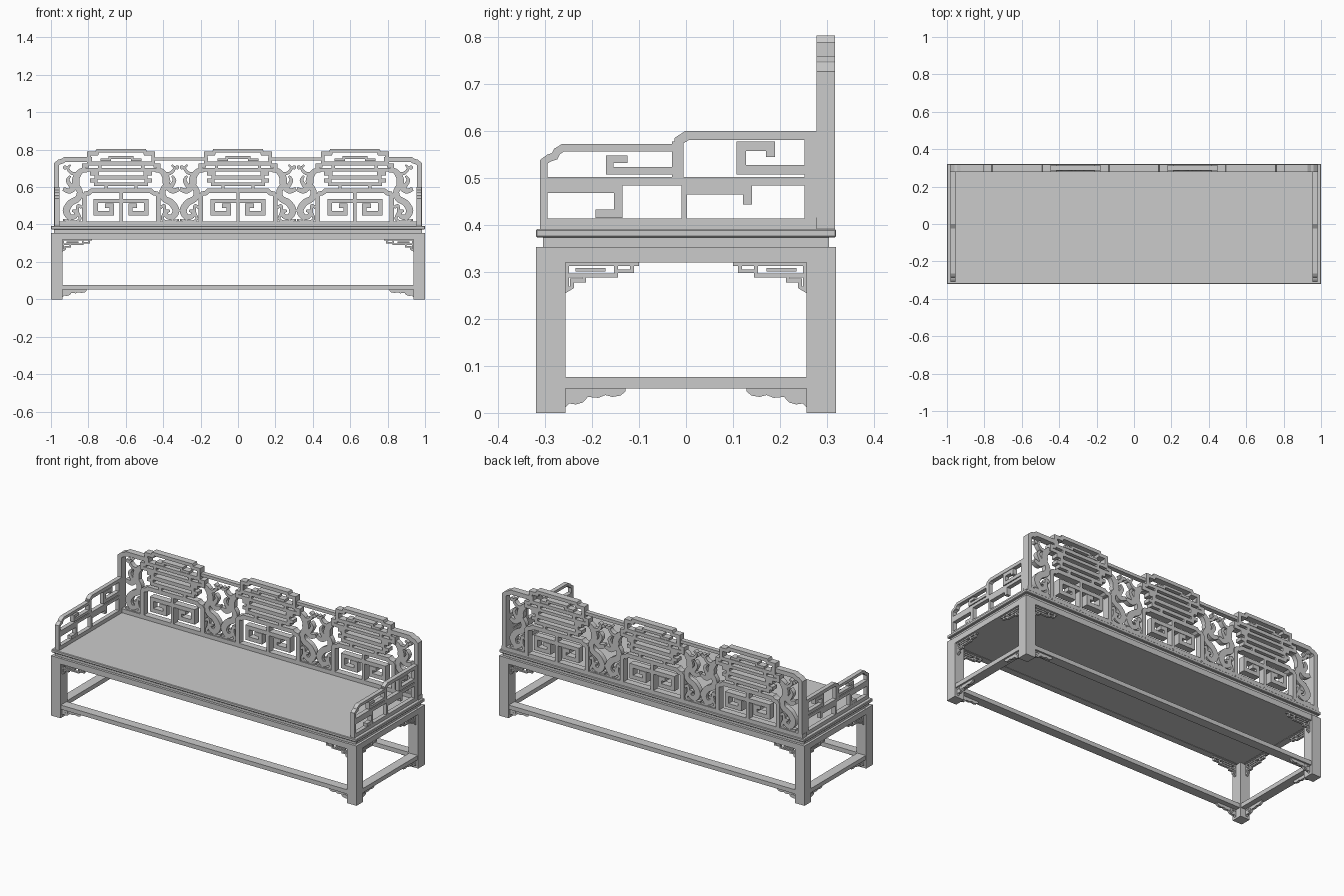
import bpy, bmesh, math
from mathutils import Vector

if "Cube" in bpy.data.objects:
    bpy.data.objects.remove(bpy.data.objects["Cube"])

def finish(name, bm, bevel=0):
    bmesh.ops.recalc_face_normals(bm, faces=bm.faces)
    me = bpy.data.meshes.new(name)
    bm.to_mesh(me)
    bm.free()
    ob = bpy.data.objects.new(name, me)
    bpy.context.collection.objects.link(ob)
    if bevel:
        m = ob.modifiers.new("bevel", 'BEVEL')
        m.width, m.segments = bevel, 1
    return ob

def box_part(name, x0, x1, y0, y1, z0, z1, bevel=0):
    bm = bmesh.new()
    for v in bmesh.ops.create_cube(bm, size=1)['verts']:
        v.co = Vector(((x0 + x1) / 2 + v.co.x * (x1 - x0),
                       (y0 + y1) / 2 + v.co.y * (y1 - y0),
                       (z0 + z1) / 2 + v.co.z * (z1 - z0)))
    return finish(name, bm, bevel)

def ribbon(bm, pts, w, f, t0, t1):
    """Mitred strip of width w (number or list) along 2D points, between depths t0 and t1."""
    P = [Vector(p) for p in pts]
    n = len(P)
    ws = w if isinstance(w, list) else [w] * n
    rings = []
    for i, p in enumerate(P):
        d1 = (p - P[i - 1]).normalized() if i else (P[1] - p).normalized()
        d2 = (P[i + 1] - p).normalized() if i < n - 1 else d1
        n1, n2 = Vector((-d1.y, d1.x)), Vector((-d2.y, d2.x))
        m = (n1 + n2).normalized()
        m *= ws[i] / 2 / max(m.dot(n1), 0.5)
        a, b = p + m, p - m
        rings.append([bm.verts.new(f(*c, t)) for c, t in ((a, t0), (b, t0), (b, t1), (a, t1))])
    for r, s in zip(rings, rings[1:]):
        for k in range(4):
            bm.faces.new((r[k], r[(k + 1) % 4], s[(k + 1) % 4], s[k]))
    bm.faces.new(rings[0])
    bm.faces.new(rings[-1][::-1])

def curve(bm, pts, w0, w1, w2, f, t0, t1, n=6):
    """Smooth strip through the points, width running w0 - w1 - w2."""
    P = [Vector(p) for p in [pts[0]] + pts + [pts[-1]]]
    out = []
    for a, b, c, d in zip(P, P[1:], P[2:], P[3:]):
        for k in range(n):
            t = k / n
            out.append(0.5 * (2 * b + (c - a) * t + (2 * a - 5 * b + 4 * c - d) * t * t
                              + (3 * b - a - 3 * c + d) * t ** 3))
    out.append(P[-1])
    ws = []
    for i in range(len(out)):
        s = i / (len(out) - 1)
        ws.append(w0 + (w1 - w0) * s * 2 if s < .5 else w1 + (w2 - w1) * (s * 2 - 1))
    ribbon(bm, out, ws, f, t0, t1)

def plate(bm, pts, f, t0, t1):
    A = [bm.verts.new(f(a, b, t0)) for a, b in pts]
    B = [bm.verts.new(f(a, b, t1)) for a, b in pts]
    bm.faces.new(A)
    bm.faces.new(B[::-1])
    for i in range(len(A)):
        j = (i + 1) % len(A)
        bm.faces.new((A[i], A[j], B[j], B[i]))

# seat slab, recessed waist and underside panel flush with the aprons
box_part("seat", -1, 1, -.32, .32, .374, .392, bevel=.003)
box_part("waist", -.985, .985, -.305, .305, .35, .376)
box_part("underside_panel", -.97, .97, -.295, .295, .322, .352)

# legs, aprons and low stretchers
for sx in (-1, 1):
    for sy, nm in ((-1, "front"), (1, "back")):
        x, y = sorted((sx * .938, sx)), sorted((sy * .257, sy * .32))
        box_part(nm + "_leg", *x, *y, 0, .354)
for s, a, b in ((-1, "front", "left"), (1, "back", "right")):
    y, x = sorted((s * .28, s * .319)), sorted((s * .96, s * .999))
    box_part(a + "_apron", -.94, .94, *y, .32, .353)
    box_part(b + "_apron", *x, -.258, .258, .32, .353)
    y, x = sorted((s * .262, s * .317)), sorted((s * .942, s * .997))
    box_part(a + "_stretcher", -.94, .94, *y, .052, .077)
    box_part(b + "_stretcher", *x, -.258, .258, .052, .077)

# corner brackets: open fret above, scalloped plate below
fret = [[(.004, .32), (.004, .262), (.014, .268), (.014, .282), (.04, .282), (.04, .296)],
        [(0, .293), (.108, .293), (.108, .32)], [(.022, .305), (.085, .305)],
        [(0, .317), (.157, .317)], [(.108, .302), (.142, .302), (.142, .318)]]
scallop = [(0, .053), (.128, .053), (.128, .046), (.118, .037), (.1, .034), (.085, .038),
           (.07, .032), (.048, .034), (.037, .022), (.022, .018), (.008, .02), (0, .012)]
curl = [(.004, .045), (.03, .046), (.036, .036), (.024, .03), (.016, .037), (.024, .04)]
for sx in (-1, 1):
    for sy in (-1, 1):
        maps = (lambda a, b, t: Vector((sx * (.938 - a), sy * (.3 + t), b)),
                lambda a, b, t: Vector((sx * (.98 + t), sy * (.257 - a), b)))
        for f in maps:
            bm = bmesh.new()
            for p in fret:
                ribbon(bm, p, .008, f, -.007, .007)
            finish("fret_bracket", bm)
            bm = bmesh.new()
            plate(bm, scallop, f, -.007, .007)
            curve(bm, curl, .006, .006, .004, f, -.009, .009)
            finish("scallop_bracket", bm)

# arms: stepped frames with square hooks
arm = [(.016, [(-.303, .39), (-.303, .535), (-.292, .543), (-.28, .547), (-.275, .557), (-.262, .565), (-.02, .565)]),
       (.02, [(-.015, .5), (-.015, .58), (.002, .591), (.28, .591)]),
       (.016, [(-.022, .5), (-.022, .578)]),
       (.018, [(-.31, .494), (.28, .494)]), (.024, [(-.31, .402), (.28, .402)]),
       (.012, [(-.004, .4), (-.004, .49)]), (.028, [(.266, .39), (.266, .6)]),
       (.016, [(-.02, .516), (-.163, .516), (-.163, .54), (-.125, .54)]),
       (.018, [(-.3, .478), (-.144, .478), (-.144, .424), (-.193, .424)]),
       (.02, [(0, .475), (.131, .475), (.131, .444)]),
       (.02, [(.26, .518), (.118, .518), (.118, .568), (.18, .568), (.18, .545)])]
for s, nm in ((-1, "left_arm"), (1, "right_arm")):
    bm = bmesh.new()
    f = lambda a, b, t: Vector((s * t, a, b))
    for w, p in arm:
        ribbon(bm, p, w, f, .955, .98)
    finish(nm, bm)

# backrest frame: bottom rail, end posts, rails between the crests
bm = bmesh.new()
f = lambda a, b, t: Vector((a, t, b))
ribbon(bm, [(-.985, .403), (.985, .403)], .026, f, .278, .317)
for s in (-1, 1):
    ribbon(bm, [(s * .97, .39), (s * .97, .722), (s * .955, .735), (s * .94, .738),
                (s * .925, .748), (s * .78, .748)], .026, f, .278, .317)
    ribbon(bm, [(s * .16, .75), (s * .46, .75)], .018, f, .285, .312)
finish("backrest_frame", bm)

# half of one backrest crest, mirrored about its centre line
half = [(.024, [(.198, .4), (.198, .555), (.19, .565), (.172, .568), (.16, .579), (0, .579)]),
        (.018, [(0, .4), (0, .58)]),
        (.023, [(0, .525), (.135, .525), (.135, .46), (.05, .46), (.05, .5), (.085, .5)]),
        (.02, [(0, .794), (.125, .794), (.13, .78), (.172, .78), (.172, .726), (0, .726)]),
        (.014, [(0, .758), (.06, .758), (.06, .745), (.11, .745)]),
        (.018, [(0, .692), (.115, .692), (.115, .72)]),
        (.02, [(.115, .692), (.2, .692), (.2, .715), (.172, .715)]),
        (.022, [(0, .652), (.13, .652), (.13, .672), (.165, .672)]),
        (.02, [(0, .615), (.135, .615), (.135, .635), (.165, .635)]),
        (.018, [(.08, .58), (.08, .615)])]
# half of the scrolling beast carved between two crests
beast = [(.02, .042, .02, [(.18, .69), (.215, .685), (.24, .65), (.245, .61), (.275, .58), (.31, .59)]),
         (.03, .038, .012, [(.25, .62), (.222, .58), (.23, .54), (.27, .515), (.293, .475),
                            (.275, .44), (.245, .445), (.242, .47), (.262, .472)]),
         (.016, .016, .01, [(.21, .49), (.23, .5), (.232, .465), (.22, .43), (.25, .415), (.31, .425)]),
         (.02, .016, .01, [(.235, .67), (.265, .675), (.285, .7), (.27, .718)]),
         (.024, .02, .01, [(.265, .6), (.285, .635), (.272, .66)])]
for cx, nm in ((-.625, "left"), (0, "centre"), (.625, "right")):
    crest, carve = bmesh.new(), bmesh.new()
    for s in (-1, 1):
        g = lambda a, b, t: Vector((cx + s * a, t, b))
        for w, p in half:
            ribbon(crest, p, w, g, .278, .318)
        for w0, w1, w2, p in beast:
            curve(carve, p, w0, w1, w2, g, .284, .312)
        # small pearl above the beast
        ring = [(.3 + .011 * math.cos(k * math.pi / 6), .705 + .011 * math.sin(k * math.pi / 6)) for k in range(12)]
        plate(carve, ring, g, .286, .31)
    finish(nm + "_crest_fret", crest)
    finish(nm + "_scroll_carving", carve)
